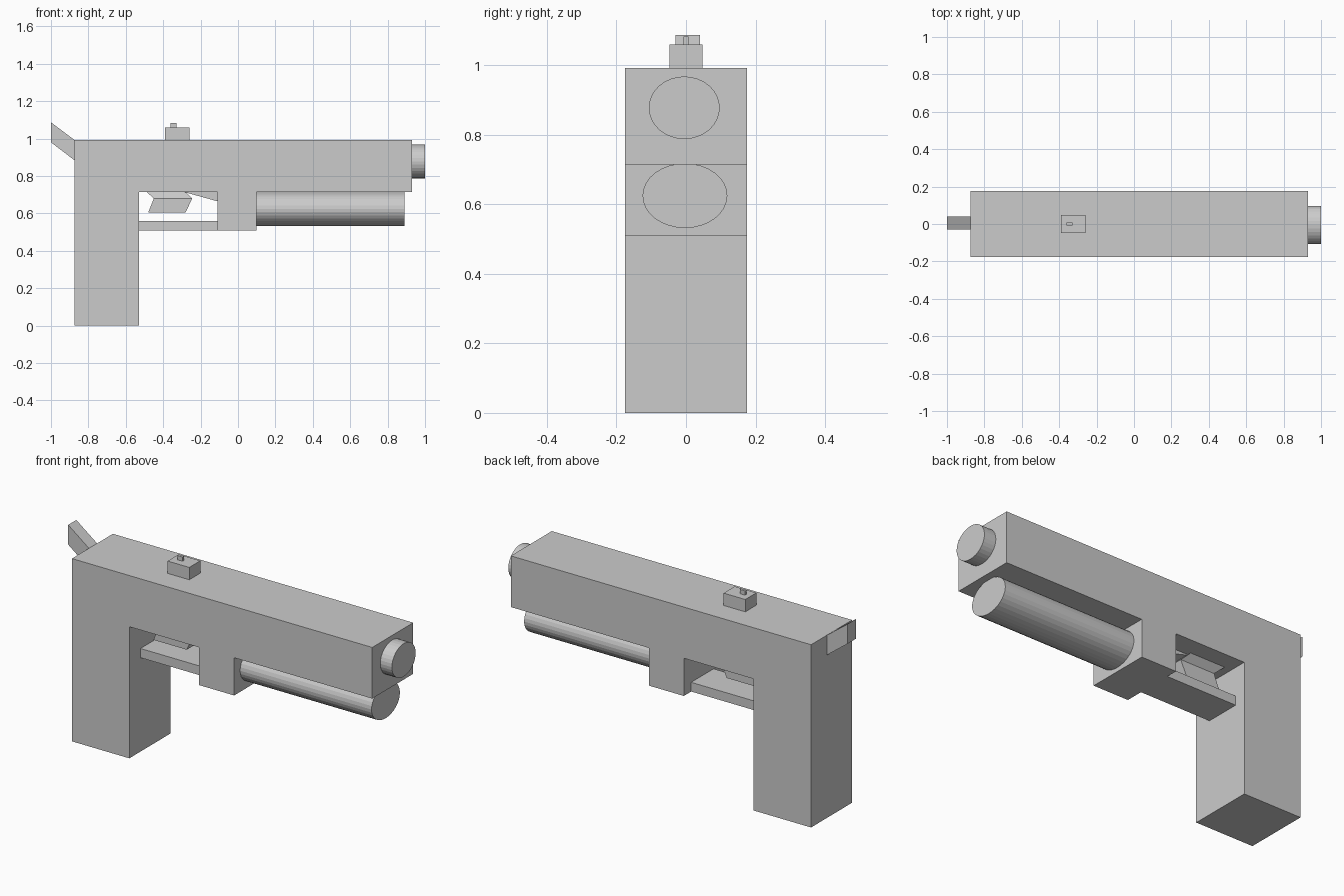
import bpy
import bmesh
from math import cos, sin, tau

cube = bpy.data.objects.get("Cube")
if cube:
    bpy.data.objects.remove(cube, do_unlink=True)

grey = bpy.data.materials.new("plain grey")
grey.use_nodes = True
grey.diffuse_color = (0.6, 0.6, 0.6, 1)
grey.node_tree.nodes["Principled BSDF"].inputs["Base Color"].default_value = (0.6, 0.6, 0.6, 1)


def loft(name, start, end):
    """Join two matching outlines into a closed solid."""
    bm = bmesh.new()
    a = [bm.verts.new(p) for p in start]
    b = [bm.verts.new(p) for p in end]
    bm.faces.new(a)
    bm.faces.new(b[::-1])
    n = len(a)
    for i in range(n):
        j = (i + 1) % n
        bm.faces.new((a[j], a[i], b[i], b[j]))
    bmesh.ops.recalc_face_normals(bm, faces=bm.faces)
    mesh = bpy.data.meshes.new(name)
    bm.to_mesh(mesh)
    bm.free()
    mesh.materials.append(grey)
    obj = bpy.data.objects.new(name, mesh)
    bpy.context.collection.objects.link(obj)
    return obj


def slab(name, outline, y0, y1):
    """Extrude an x-z outline across y."""
    return loft(name, [(x, y0, z) for x, z in outline], [(x, y1, z) for x, z in outline])


def box(name, x0, x1, y0, y1, z0, z1):
    return slab(name, [(x0, z0), (x1, z0), (x1, z1), (x0, z1)], y0, y1)


def tube(name, x0, x1, y, z, ry, rz, sides=32):
    """Oval cylinder lying along x."""
    ring = [(y + ry * cos(tau * i / sides), z + rz * sin(tau * i / sides)) for i in range(sides)]
    return loft(name, [(x0, *p) for p in ring], [(x1, *p) for p in ring])


# Body, grip and front block share one outline
slab("body_and_grip", [
    (-0.875, 0), (-0.53, 0), (-0.53, 0.715), (-0.11, 0.715), (-0.11, 0.51),
    (0.10, 0.51), (0.10, 0.715), (0.93, 0.715), (0.93, 0.993), (-0.875, 0.993),
], -0.176, 0.176)

# Barrels
tube("muzzle", 0.92, 1.0, -0.005, 0.878, 0.102, 0.09)
tube("lower_barrel", 0.09, 0.89, -0.003, 0.625, 0.122, 0.093)

# Hammer
slab("hammer", [(-1, 0.98), (-0.875, 0.885), (-0.875, 0.993), (-1, 1.087)], -0.03, 0.04)

# Sight
box("sight_base", -0.39, -0.26, -0.047, 0.048, 0.98, 1.06)
box("sight_post", -0.36, -0.328, -0.007, 0.007, 1.05, 1.083)

# Trigger guard
box("guard_bar", -0.54, -0.10, -0.08, 0.113, 0.51, 0.56)

# Trigger: straight lower pad with a tapering upper neck
slab("trigger_pad", [(-0.48, 0.605), (-0.28, 0.605), (-0.245, 0.68), (-0.45, 0.68)], -0.04, 0.05)
loft("trigger_neck",
     [(-0.45, -0.04, 0.68), (-0.245, -0.04, 0.68), (-0.245, 0.05, 0.68), (-0.45, 0.05, 0.68)],
     [(-0.50, 0.0, 0.725), (-0.29, 0.0, 0.725), (-0.29, 0.09, 0.725), (-0.50, 0.09, 0.725)])
slab("trigger_wedge", [(-0.29, 0.715), (-0.11, 0.665), (-0.11, 0.72), (-0.29, 0.72)], -0.04, 0.06)
